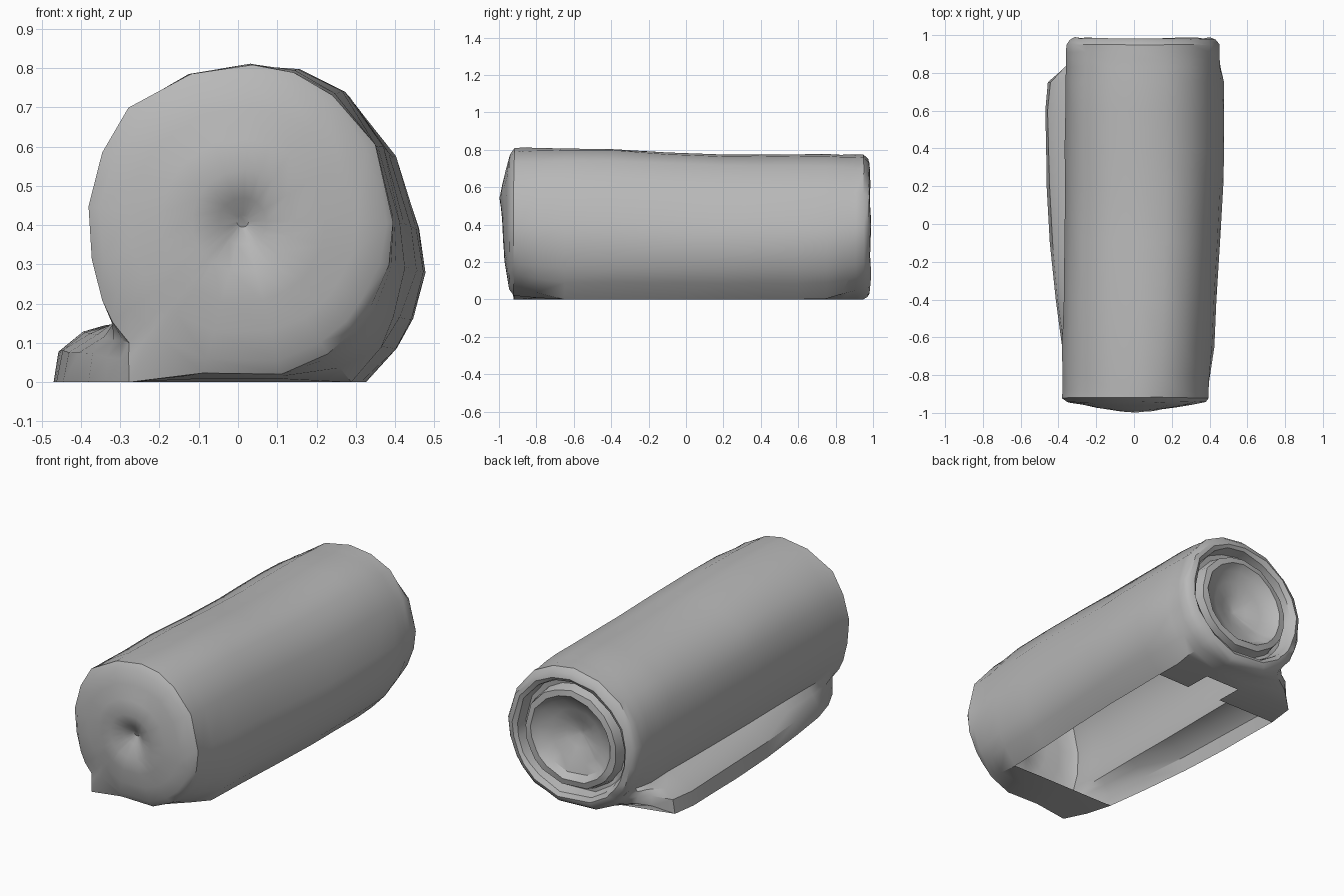
import bpy
import bmesh
import random
from mathutils import Vector

random.seed(4)
cube = bpy.data.objects.get("Cube")
if cube:
    bpy.data.objects.remove(cube)

# Cross-section of the roll (x, z), from the lower right edge over the top to the neck
ROLL = [(.325, 0), (.405, .085), (.445, .16), (.475, .28), (.46, .39), (.4, .575),
        (.295, .715), (.17, .765), (.04, .775), (-.12, .75), (-.265, .67), (-.33, .56),
        (-.365, .43), (-.355, .3), (-.33, .2), (-.305, .145)]
# Loose flap: tucked in and spread out
TUCKED = [(-.28, .1), (-.28, .06), (-.28, 0)]
SPREAD = [(-.395, .13), (-.455, .08), (-.47, 0)]
GROUND = [(-.1, 0), (.12, 0)]
FRONT_CENTRE = Vector((.012, .41))
BACK_CENTRE = Vector((.045, .38))


def ramp(value, start, end):
    return min(1, max(0, (value - start) / (end - start)))


def coil(outline, centre, rx, rz):
    """Round ring about an end of the roll, resting on the ground."""
    ring = []
    for p in outline:
        d = (p - centre).normalized()
        ring.append(Vector((centre.x + d.x * rx, max(0, centre.y + d.y * rz))))
    return ring


def section(y, flap):
    """Closed outline at y; the front is narrower and taller, both ends are rounded."""
    narrow, tall = ramp(y, .3, -.9), ramp(y, .02, -.3)
    loose = [Vector(a).lerp(Vector(b), flap) for a, b in zip(TUCKED, SPREAD)]
    outline = [Vector(p) for p in ROLL] + loose + [Vector(p) for p in GROUND]
    for p in outline[:len(ROLL)]:
        p.x *= 1 - .13 * narrow if p.x > 0 else 1 + .045 * narrow
        p.y *= 1 + .04 * tall
    back = ramp(y, .74, .96)
    front = ramp(y, -.7, -.93)
    round_back = coil(outline, BACK_CENTRE, .405, .395)
    round_front = coil(outline, FRONT_CENTRE, .385, .4)
    result = []
    for p, rb, rf in zip(outline, round_back, round_front):
        p = p.lerp(rb, back)
        result.append(p.lerp(rf, front) if p.x > -.2 else p)
    return result


def add_row(bm, outline, y, wobble):
    row = []
    for p in outline:
        dx, dy, dz = [random.uniform(-wobble, wobble) for _ in range(3)]
        z = p.y + dz if p.y > .001 else 0
        row.append(bm.verts.new((p.x + dx, y + dy, max(0, z))))
    return row


bm = bmesh.new()
rows = []

# Front end: from the core out to the rim (y, radius)
front = section(-.9, 0)
for y, r in [(-.925, .015), (-.955, .06), (-.98, .13), (-.972, .21), (-.957, .29), (-.943, .365)]:
    rows.append(add_row(bm, coil(front, FRONT_CENTRE, r, r), y, .008 * r))

# Body with the flap along its lower left side (y, flap spread)
for y, flap in [(-.92, 0), (-.88, .1), (-.8, .3), (-.65, .52), (-.4, .7), (-.1, .86),
                (.2, .95), (.4, .98), (.6, 1), (.75, .97), (.83, .8), (.87, .45),
                (.91, .1), (.95, 0)]:
    rows.append(add_row(bm, section(y, flap), y, .003))

# Back end: rim, groove, inner coil and sunken core (y, radius)
back = section(.95, 0)
for y, r in [(.975, .37), (.985, .345), (.97, .325), (.91, .31), (.91, .29), (.97, .275),
             (.975, .24), (.94, .21), (.92, .15), (.89, .08), (.87, .015)]:
    rows.append(add_row(bm, coil(back, BACK_CENTRE, r * 1.04, r), y, .015 * r))

# Skin the rows, leaving the underside open
n = len(rows[0])
for a, b in zip(rows, rows[1:]):
    for i in range(n):
        j = (i + 1) % n
        quad = [a[i], a[j], b[j], b[i]]
        if any(v.co.z > .001 for v in quad):
            bm.faces.new(quad)
bm.faces.new(rows[0])
bm.faces.new(rows[-1])

# Swell the upper front and press in the loose fold under its core
for row in rows[:6]:
    for v in row:
        spot = Vector((v.co.x, v.co.z))
        v.co.y -= .02 * max(0, 1 - (spot - Vector((0, .53))).length / .2)
        v.co.y += .03 * max(0, 1 - (spot - Vector((.02, .33))).length / .1)

bmesh.ops.recalc_face_normals(bm, faces=bm.faces)
top = max(bm.faces, key=lambda f: f.calc_center_median().z)
if top.normal.z < 0:
    bmesh.ops.reverse_faces(bm, faces=bm.faces)

mesh = bpy.data.meshes.new("rolled_mat")
bm.to_mesh(mesh)
bm.free()
mat_roll = bpy.data.objects.new("rolled_mat", mesh)
bpy.context.collection.objects.link(mat_roll)

# Plain grey cloth
grey = bpy.data.materials.new("grey cloth")
grey.use_nodes = True
colour = (.48, .48, .48, 1)
grey.diffuse_color = colour
grey.node_tree.nodes["Principled BSDF"].inputs["Base Color"].default_value = colour
mesh.materials.append(grey)

bpy.ops.object.select_all(action='DESELECT')
mat_roll.select_set(True)
bpy.context.view_layer.objects.active = mat_roll
bpy.ops.object.shade_smooth_by_angle(angle=.6)
